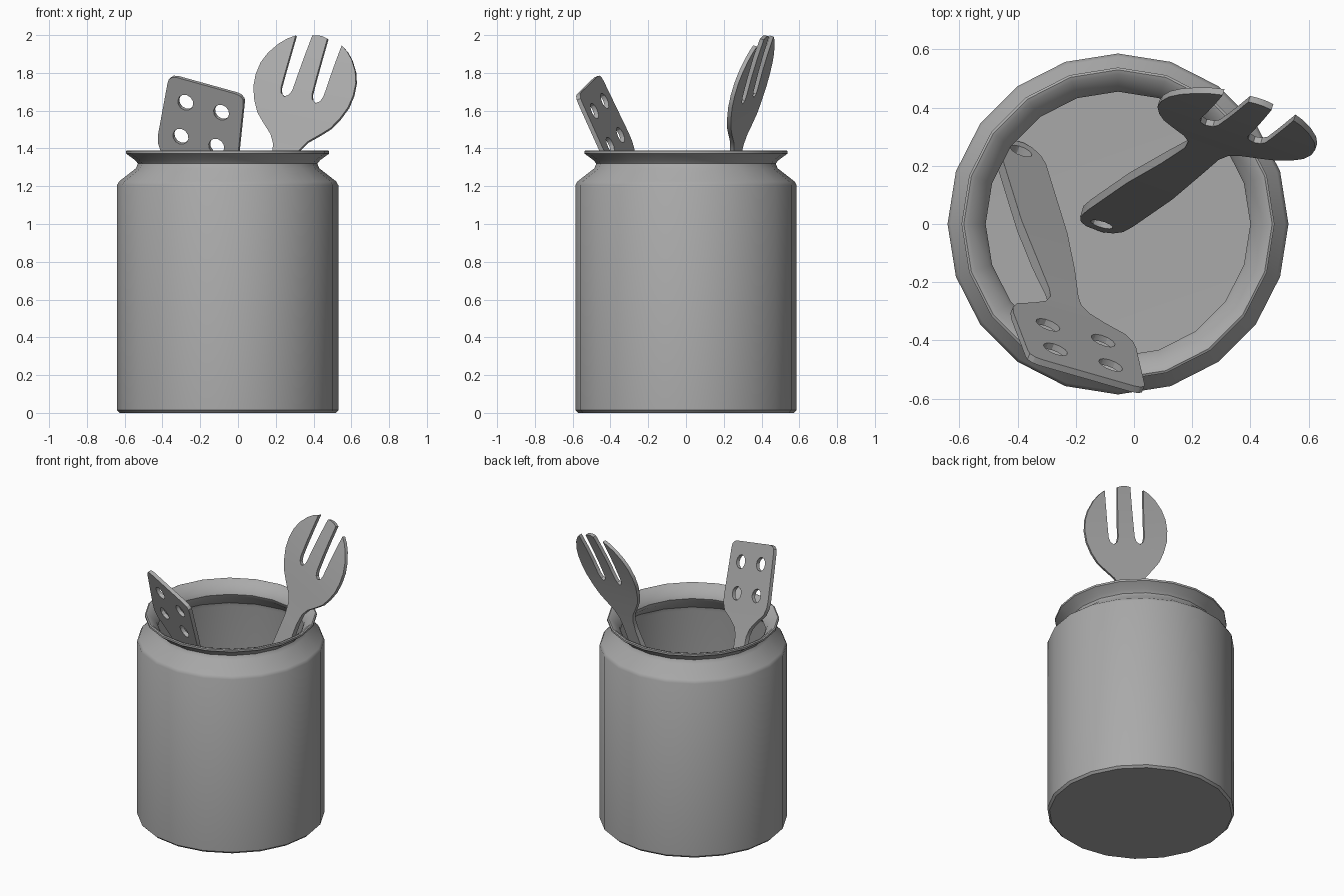
import bpy, bmesh, math
from mathutils import Vector, Matrix

cube = bpy.data.objects.get("Cube")
if cube:
    bpy.data.objects.remove(cube)

grey = bpy.data.materials.new("plain_grey")
grey.use_nodes = True
grey.diffuse_color = (0.4, 0.4, 0.4, 1)
grey.node_tree.nodes["Principled BSDF"].inputs["Base Color"].default_value = grey.diffuse_color


def finish(obj, angle):
    """Give the object its colour and smooth shading with sharp edges."""
    obj.data.materials.clear()
    obj.data.materials.append(grey)
    bpy.ops.object.select_all(action='DESELECT')
    obj.select_set(True)
    bpy.context.view_layer.objects.active = obj
    bpy.ops.object.shade_smooth_by_angle(angle=math.radians(angle))


def lathe(name, profile, sides, centre):
    bm = bmesh.new()
    verts = [bm.verts.new((r, 0, z)) for r, z in profile]
    edges = [bm.edges.new(pair) for pair in zip(verts, verts[1:])]
    bmesh.ops.spin(bm, geom=verts + edges, axis=(0, 0, 1), cent=(0, 0, 0),
                   steps=sides, angle=math.tau)
    bmesh.ops.remove_doubles(bm, verts=bm.verts, dist=0.0005)
    bmesh.ops.recalc_face_normals(bm, faces=bm.faces)
    mesh = bpy.data.meshes.new(name)
    bm.to_mesh(mesh)
    bm.free()
    obj = bpy.data.objects.new(name, mesh)
    obj.location = centre
    bpy.context.collection.objects.link(obj)
    finish(obj, 32)


def circle(x, y, r, n=12):
    return [(x + r * math.cos(math.tau * i / n), y + r * math.sin(math.tau * i / n))
            for i in range(n)]


def plate(name, loops, thickness, origin, across, along, warp):
    """Flat outline with holes, extruded, warped, and stood in its own frame."""
    curve = bpy.data.curves.new(name, 'CURVE')
    curve.dimensions = '2D'
    curve.fill_mode = 'BOTH'
    curve.extrude = thickness / 2
    for loop in loops:
        spline = curve.splines.new('POLY')
        spline.points.add(len(loop) - 1)
        for point, (x, y) in zip(spline.points, loop):
            point.co = (x, y, 0, 1)
        spline.use_cyclic_u = True
    temp = bpy.data.objects.new(name + "_outline", curve)
    bpy.context.collection.objects.link(temp)
    mesh = bpy.data.meshes.new_from_object(
        temp.evaluated_get(bpy.context.evaluated_depsgraph_get()))
    bpy.data.objects.remove(temp)
    v = Vector(along).normalized()
    u = Vector(across)
    u = (u - v * u.dot(v)).normalized()
    frame = Matrix((u, v, u.cross(v))).transposed()
    for vert in mesh.vertices:
        vert.co = Vector(origin) + frame @ warp(vert.co)
    bm = bmesh.new()
    bm.from_mesh(mesh)
    bmesh.ops.remove_doubles(bm, verts=bm.verts, dist=0.0005)
    bmesh.ops.recalc_face_normals(bm, faces=bm.faces)
    bm.to_mesh(mesh)
    bm.free()
    obj = bpy.data.objects.new(name, mesh)
    bpy.context.collection.objects.link(obj)
    finish(obj, 30)


def mirrored(half):
    return half + [(-x, y) for x, y in reversed(half)]


# Jar: base, wall, shoulder, neck, flared rim and hollow inside
lathe("jar", [(0, 0), (0.572, 0), (0.586, 0.014), (0.586, 1.205), (0.575, 1.225),
              (0.485, 1.295), (0.475, 1.32), (0.49, 1.338), (0.538, 1.373),
              (0.538, 1.386), (0.53, 1.39), (0.515, 1.385), (0.465, 1.335),
              (0.455, 1.31), (0.465, 1.285), (0.555, 1.205), (0.56, 1.18),
              (0.56, 0.04), (0, 0.03)], 20, (-0.055, 0, 0))

# Spatula: square blade with four holes, hanging hole in the handle
blade = [(0.17, -0.228), (0.195, -0.222), (0.212, -0.205), (0.216, -0.18),
         (0.227, 0.12), (0.222, 0.17), (0.2, 0.215), (0.13, 0.265), (0.08, 0.31),
         (0.057, 0.36), (0.054, 0.42), (0.07, 0.65), (0.085, 0.95), (0.085, 1.52),
         (0.075, 1.58), (0.05, 1.63), (0.02, 1.65)]
holes = [circle(sx * 0.102, sy * 0.1, 0.044) for sx in (-1, 1) for sy in (-1, 1)]


def spatula_warp(p):
    thick = 1 + 0.8 * min(max((p.y - 0.3) / 0.3, 0), 1)
    return Vector((p.x, p.y, p.z * thick))


plate("spatula", [mirrored(blade)] + holes + [circle(0, 1.57, 0.04)], 0.024,
      (-0.192, -0.426, 1.531), (0.93, -0.28, -0.225), (-0.13, 0.42, -0.9), spatula_warp)

# Fork: long handle, round head, two slots making three tines
fork = [(0.03, 0), (0.06, 0.03), (0.08, 0.09), (0.085, 0.2), (0.085, 0.7),
        (0.07, 1.1), (0.063, 1.36), (0.075, 1.44), (0.105, 1.49), (0.165, 1.545),
        (0.21, 1.59), (0.245, 1.65), (0.272, 1.72), (0.28, 1.79), (0.273, 1.86),
        (0.25, 1.92), (0.21, 1.98), (0.17, 2.02), (0.132, 2.045),
        (0.128, 1.95), (0.125, 1.85), (0.122, 1.75), (0.112, 1.72), (0.09, 1.705),
        (0.066, 1.72), (0.056, 1.75), (0.052, 1.85), (0.048, 1.95), (0.043, 2.065),
        (0.015, 2.072)]


def fork_warp(p):
    thick = 1 + 0.8 * min(max((1.45 - p.y) / 0.3, 0), 1)
    bend = 0.15 * max(p.y - 1.6, 0) ** 2
    return Vector((p.x, p.y, p.z * thick - bend))


plate("fork", [mirrored(fork), circle(0, 0.09, 0.04)], 0.022,
      (-0.13, 0, 0.045), (0.923, -0.331, -0.2), (0.27, 0.187, 0.945), fork_warp)
